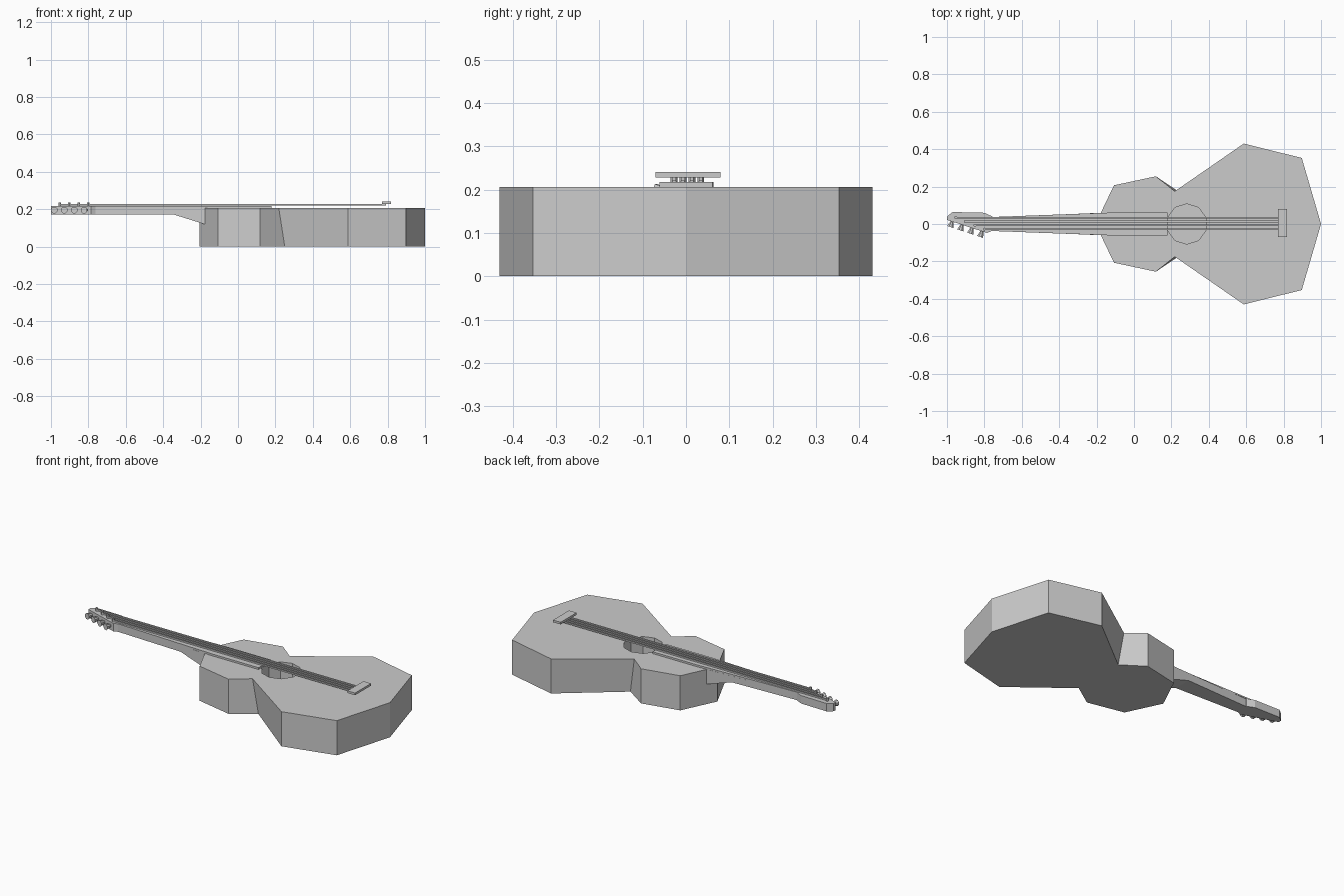
import bpy, bmesh, math
from mathutils import Vector

if "Cube" in bpy.data.objects:
    bpy.data.objects.remove(bpy.data.objects["Cube"])


def make(name, verts, faces):
    me = bpy.data.meshes.new(name)
    me.from_pydata(verts, [], faces)
    bm = bmesh.new()
    bm.from_mesh(me)
    bmesh.ops.recalc_face_normals(bm, faces=bm.faces)
    bm.to_mesh(me)
    bm.free()
    ob = bpy.data.objects.new(name, me)
    bpy.context.collection.objects.link(ob)
    return ob


def loft(name, rings):
    """Join equal-length rings of points and cap both ends."""
    n = len(rings[0])
    verts = [p for r in rings for p in r]
    faces = [list(range(n)), list(range(len(verts) - n, len(verts)))]
    for k in range(len(rings) - 1):
        for i in range(n):
            j = (i + 1) % n
            quad = [k * n + i, k * n + j, (k + 1) * n + j, (k + 1) * n + i]
            faces.append(quad)
    return make(name, verts, faces)


def prism(name, outline, z0, z1):
    return loft(name, [[(x, y, z) for x, y in outline] for z in (z0, z1)])


def cone(name, a, b, r1, r2, sides):
    a, b = Vector(a), Vector(b)
    q = (b - a).to_track_quat('Z', 'Y')
    rings = []
    for c, r in ((a, r1), (b, r2)):
        rings.append([c + q @ Vector((r * math.cos(t), r * math.sin(t), 0))
                      for t in [2 * math.pi * (i + .5) / sides for i in range(sides)]])
    return loft(name, rings)


# Body: half outlines mirrored across y; the waist shifts slightly at the bottom
def body_ring(waist, z):
    half = [(-.107, .207), (.117, .255), waist, (.587, .43), (.897, .353)]
    pts = [(-.206, 0)] + half + [(1, 0)] + [(x, -y) for x, y in reversed(half)]
    return [(x, y, z) for x, y in pts]


body = loft("body", [body_ring((.25, .165), 0), body_ring((.218, .175), .206)])

# Sound hole recess
hole = cone("hole_cutter", (.282, 0, .03), (.282, 0, .3), .108, .108, 10)
hole.hide_render = True
hole.hide_viewport = True
mod = body.modifiers.new("sound_hole", 'BOOLEAN')
mod.operation = 'DIFFERENCE'
mod.solver = 'EXACT'
mod.object = hole

# Neck with heel, and the fretboard running over the body
def section(x, w, z0, z1):
    return [(x, -w, z0), (x, w, z0), (x, w, z1), (x, -w, z1)]


loft("neck", [section(-.77, .037, .17, .207), section(-.34, .053, .17, .207),
              section(-.177, .06, .119, .207), section(-.12, .061, .119, .207)])
loft("fretboard", [section(-.77, .037, .205, .217), section(-.12, .061, .205, .217),
                   section(.178, .061, .205, .217)])

# Headstock with slanted tuner side
prism("headstock", [(-1, .04), (-.97, .064), (-.80, .06), (-.757, .04),
                    (-.757, -.035), (-.785, -.048), (-1, .022)], .17, .217)

# Strings, string posts and tuners
for i in range(4):
    y = .034 - .0205 * i
    x = -.953 + .051 * i
    cone(f"string_{i}", (x, y, .2235), (.79, y, .2235), .006, .006, 4)
    cone(f"string_post_{i}", (x, y, .212), (x, y, .235), .008, .008, 6)
    tx = -.972 + .053 * i
    ty = .015 - .0178 * i
    cone(f"tuner_{i}", (tx + .003, ty + .008, .195), (tx - .010, ty - .031, .195),
         .006, .019, 8)

# Bridge plate at the string ends
prism("bridge", [(.769, -.07), (.819, -.07), (.819, .08), (.769, .08)], .228, .241)
